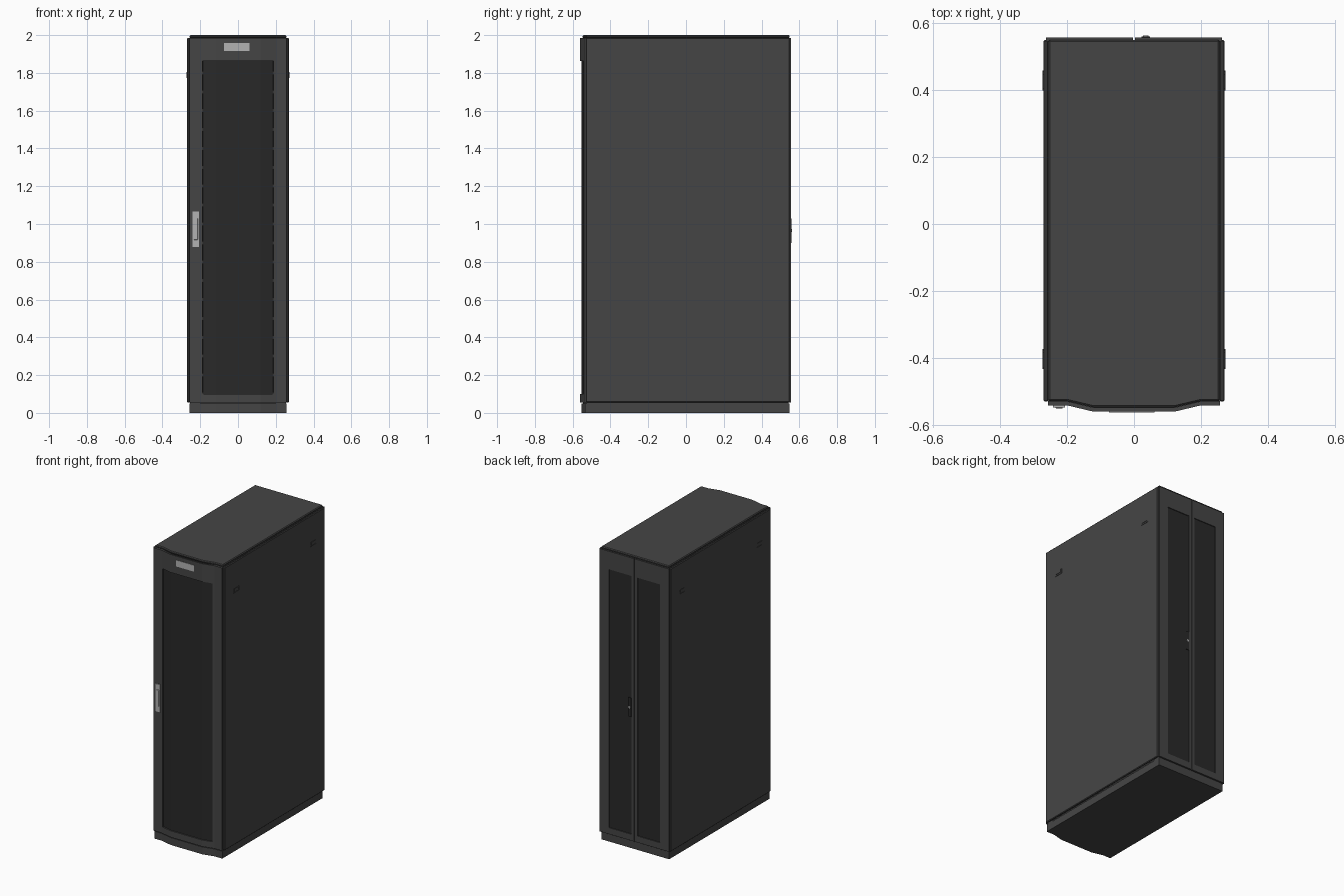
import bpy, bmesh, math
from mathutils import Vector

if "Cube" in bpy.data.objects:
    bpy.data.objects.remove(bpy.data.objects["Cube"])


def material(name, v):
    m = bpy.data.materials.new(name)
    m.diffuse_color = (v, v, v, 1)
    m.use_nodes = True
    m.node_tree.nodes["Principled BSDF"].inputs["Base Color"].default_value = m.diffuse_color
    return m


BODY = material("charcoal", 0.06)
MESH = material("dark_mesh", 0.022)
LIGHT = material("light_grey", 0.45)


def finish(name, bm, mat, bevel=0):
    me = bpy.data.meshes.new(name)
    bm.to_mesh(me)
    bm.free()
    ob = bpy.data.objects.new(name, me)
    bpy.context.collection.objects.link(ob)
    me.materials.append(mat)
    if bevel:
        b = ob.modifiers.new("bevel", "BEVEL")
        b.width = bevel
        b.segments = 1
    return ob


def box(name, lo, hi, mat=BODY, bevel=0):
    bm = bmesh.new()
    bmesh.ops.create_cube(bm, size=1)
    lo, hi = Vector(lo), Vector(hi)
    for v in bm.verts:
        v.co = (lo + hi) / 2 + v.co * (hi - lo)
    return finish(name, bm, mat, bevel)


def bow(x):
    # outer face of the bowed front: flat wings, slopes, flat centre
    t = min(max((0.2 - abs(x)) / 0.08, 0), 1)
    return -0.541 - 0.019 * t


def prism(name, half_x, back_y, offset, z0, z1, bevel=0):
    # floor plan with a bowed front, extruded upward
    xs = [-half_x, -0.2, -0.12, 0.12, 0.2, half_x]
    plan = [(x, bow(x) + offset) for x in xs] + [(half_x, back_y), (-half_x, back_y)]
    bm = bmesh.new()
    f = bm.faces.new([bm.verts.new((x, y, z0)) for x, y in plan])
    r = bmesh.ops.extrude_face_region(bm, geom=[f], use_keep_orig=True)
    for v in r["geom"]:
        if isinstance(v, bmesh.types.BMVert):
            v.co.z = z1
    bmesh.ops.recalc_face_normals(bm, faces=bm.faces)
    return finish(name, bm, BODY, bevel)


def sheet(name, xs, zs, y_at, thick, grow, mat=BODY, hole=None):
    # gridded sheet with an optional missing cell region, thickened
    bm = bmesh.new()
    g = [[bm.verts.new((x, y_at(x), z)) for z in zs] for x in xs]
    for i in range(len(xs) - 1):
        for j in range(len(zs) - 1):
            cx, cz = (xs[i] + xs[i + 1]) / 2, (zs[j] + zs[j + 1]) / 2
            if hole and hole[0] < cx < hole[1] and hole[2] < cz < hole[3]:
                continue
            bm.faces.new((g[i][j], g[i + 1][j], g[i + 1][j + 1], g[i][j + 1]))
    ob = finish(name, bm, mat)
    s = ob.modifiers.new("thickness", "SOLIDIFY")
    s.thickness = thick
    s.offset = grow
    return ob


# plinth and top cap
prism("plinth", 0.256, 0.547, 0.006, 0, 0.05)
prism("top_cap", 0.256, 0.549, 0.013, 1.984, 2.0, 0.005)

# inner frame
prism("frame_floor", 0.25, 0.543, 0.016, 0.05, 0.062)
box("frame_roof", (-0.254, -0.528, 1.965), (0.254, 0.543, 1.984))
for side, sx in (("left", -1), ("right", 1)):
    for end, y in (("front", -0.505), ("rear", 0.518)):
        a, b = sorted((sx * 0.2, sx * 0.253))
        box(f"{side}_{end}_post", (a, y - 0.023, 0.05), (b, y + 0.023, 1.984))

    # side panel
    a, b = sorted((sx * 0.256, sx * 0.27))
    box(f"{side}_side_panel", (a, -0.53, 0.056), (b, 0.549, 1.986), BODY, 0.004)

    # side panel latches
    for end, y in (("front", -0.403), ("rear", 0.428)):
        a, b = sorted((sx * 0.269, sx * 0.2725))
        box(f"{side}_{end}_latch_lip", (a, y - 0.03, 1.772), (b, y + 0.03, 1.778))
        box(f"{side}_{end}_latch_end", (a, y + 0.025, 1.772), (b, y + 0.03, 1.806))
        box(f"{side}_{end}_latch_pad", (a, y - 0.026, 1.784), (b, y + 0.02, 1.804))

# bowed front door with its perforated insert
Z = [0.056, 0.1, 1.862, 1.985]
sheet("front_door_frame", [-0.257, -0.2, -0.189, -0.12, 0.12, 0.189, 0.2, 0.257],
      Z, bow, 0.012, -1, BODY, (-0.189, 0.189, 0.1, 1.862))
sheet("front_door_mesh", [-0.186, -0.12, 0.12, 0.186], [0.095, 1.867],
      lambda x: bow(x) + 0.008, 0.003, -1, MESH)
for sx in (-1, 1):
    for i in range(18):
        z = 0.1 + i * 0.1
        x = sx * 0.187
        box("mesh_tab", (x - 0.006, -0.537, z - 0.008), (x + 0.006, -0.529, z + 0.008), MESH)

# blank badge plate
box("badge_plate", (-0.074, -0.562, 1.915), (0.061, -0.558, 1.958), LIGHT)

# front swing handle
box("front_handle_plate", (-0.241, -0.547, 0.878), (-0.206, -0.54, 1.066), LIGHT)
box("front_handle_grip", (-0.234, -0.551, 0.915), (-0.213, -0.546, 1.03), LIGHT, 0.002)

# pair of rear doors with perforated inserts
for side, sx in (("left", -1), ("right", 1)):
    xs = sorted(sx * v for v in (0.0025, 0.023, 0.192, 0.262))
    sheet(f"rear_{side}_door_frame", xs, Z, lambda x: 0.557, 0.012, 1, BODY,
          (xs[1], xs[2], 0.1, 1.862))
    sheet(f"rear_{side}_door_mesh", [xs[1], xs[2]], [0.1, 1.862],
          lambda x: 0.551, 0.003, 1, MESH)

# strip behind the seam of the rear doors
box("rear_door_stop", (-0.012, 0.54, 0.06), (0.012, 0.546, 1.98), MESH)

# rear handle with round lock
box("rear_handle_plate", (0.023, 0.556, 0.9), (0.047, 0.559, 1.03), MESH)
bpy.ops.mesh.primitive_cylinder_add(vertices=16, radius=0.008, depth=0.006,
                                    location=(0.035, 0.559, 0.965),
                                    rotation=(math.pi / 2, 0, 0))
lock = bpy.context.object
lock.name = "rear_handle_lock"
lock.data.materials.append(LIGHT)
bpy.ops.object.shade_smooth_by_angle()
